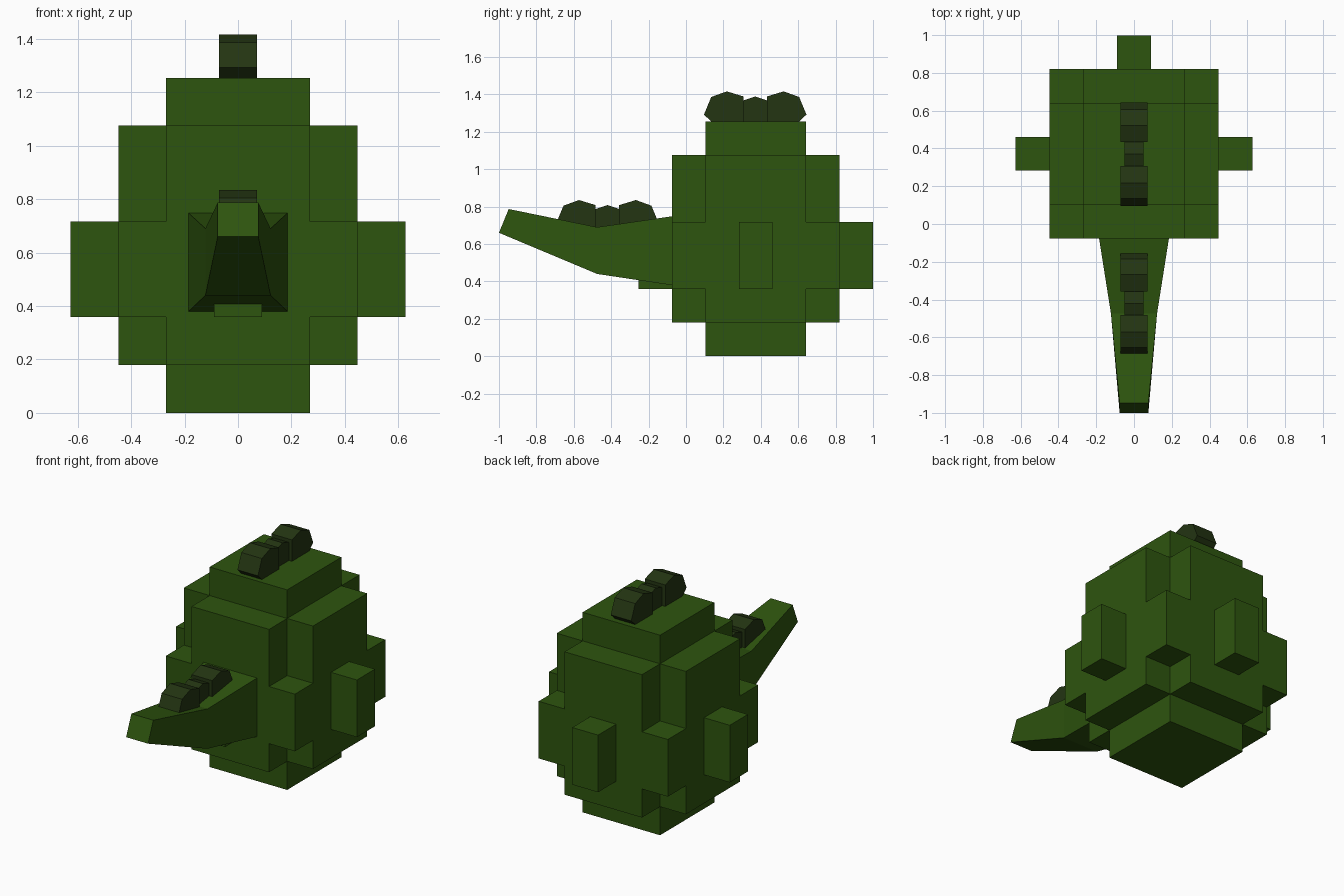
import bpy, bmesh
from mathutils import Vector

if "Cube" in bpy.data.objects:
    bpy.data.objects.remove(bpy.data.objects["Cube"])


def material(name, rgb):
    m = bpy.data.materials.new(name)
    m.diffuse_color = (*rgb, 1)
    m.use_nodes = True
    m.node_tree.nodes["Principled BSDF"].inputs["Base Color"].default_value = m.diffuse_color
    return m


GREEN = material("leaf green", (0.027, 0.09, 0.0045))
DARK = material("dark olive", (0.017, 0.035, 0.006))


def finish(bm, name, mat):
    bmesh.ops.recalc_face_normals(bm, faces=bm.faces)
    me = bpy.data.meshes.new(name)
    bm.to_mesh(me)
    bm.free()
    me.materials.append(mat)
    ob = bpy.data.objects.new(name, me)
    bpy.context.collection.objects.link(ob)
    return ob


# Stepped egg body: union of blocks on a 7x7x7 grid, only outer faces kept
# Each block: half-width in x cells, half-width in y cells, first and last z cell
STEP = 0.1792
ORIGIN = Vector((-3.5 * STEP, 0.372 - 3.5 * STEP, 0))
blocks = [(1, 1, 0, 6), (2, 1, 1, 5), (1, 2, 1, 5), (2, 2, 2, 3), (3, 0, 2, 3), (0, 3, 2, 3)]
cells = {(x + 3, y + 3, z)
         for hx, hy, z0, z1 in blocks
         for x in range(-hx, hx + 1)
         for y in range(-hy, hy + 1)
         for z in range(z0, z1 + 1)}
bm = bmesh.new()
for cell in cells:
    for axis in range(3):
        for side in (0, 1):
            nb = list(cell)
            nb[axis] += 2 * side - 1
            if tuple(nb) in cells:
                continue
            u, v = (axis + 1) % 3, (axis + 2) % 3
            quad = []
            for a, b in ((0, 0), (1, 0), (1, 1), (0, 1)):
                p = Vector(cell)
                p[axis] += side
                p[u] += a
                p[v] += b
                quad.append(bm.verts.new(ORIGIN + p * STEP))
            bm.faces.new(quad if side else quad[::-1])
bmesh.ops.remove_doubles(bm, verts=bm.verts, dist=0.001)
bmesh.ops.dissolve_limit(bm, angle_limit=0.01, verts=bm.verts, edges=bm.edges)
finish(bm, "body", GREEN)

# Tapering snout lofted through three rectangular sections
# Each section: half width, (y, z) of the bottom, (y, z) of the top
sections = [(0.185, (-0.075, 0.38), (-0.075, 0.748)),
            (0.122, (-0.475, 0.44), (-0.475, 0.69)),
            (0.076, (-1.0, 0.66), (-0.948, 0.787))]
bm = bmesh.new()
rings = [[bm.verts.new((x, *p)) for x, p in ((-w, lo), (w, lo), (w, hi), (-w, hi))]
         for w, lo, hi in sections]
for r, s in zip(rings, rings[1:]):
    for i in range(4):
        j = (i + 1) % 4
        bm.faces.new((r[i], r[j], s[j], s[i]))
bm.faces.new(rings[0])
bm.faces.new(rings[-1])
finish(bm, "snout", GREEN)


# Bows: a knot and two mirrored loops, all prisms across x
LOOP = [(0.063, 0.0), (0.063, 0.139), (0.152, 0.166), (0.235, 0.136), (0.274, 0.042), (0.23, 0.0)]
KNOT = [(-0.063, 0.0), (0.063, 0.0), (0.063, 0.118), (0.0, 0.139), (-0.063, 0.118)]


def bow(name, y, z):
    bm = bmesh.new()
    mirrored = [(-a, b) for a, b in LOOP]
    for profile, w in ((LOOP, 0.071), (mirrored, 0.071), (KNOT, 0.05)):
        f = bm.faces.new([bm.verts.new((-w, y + a, z + b)) for a, b in profile])
        ext = bmesh.ops.extrude_face_region(bm, geom=[f], use_keep_orig=True)["geom"]
        bmesh.ops.translate(bm, vec=(2 * w, 0, 0),
                            verts=[g for g in ext if isinstance(g, bmesh.types.BMVert)])
    finish(bm, name, DARK)


bow("top_bow", 0.37, 1.25)
bow("snout_bow", -0.42, 0.669)
